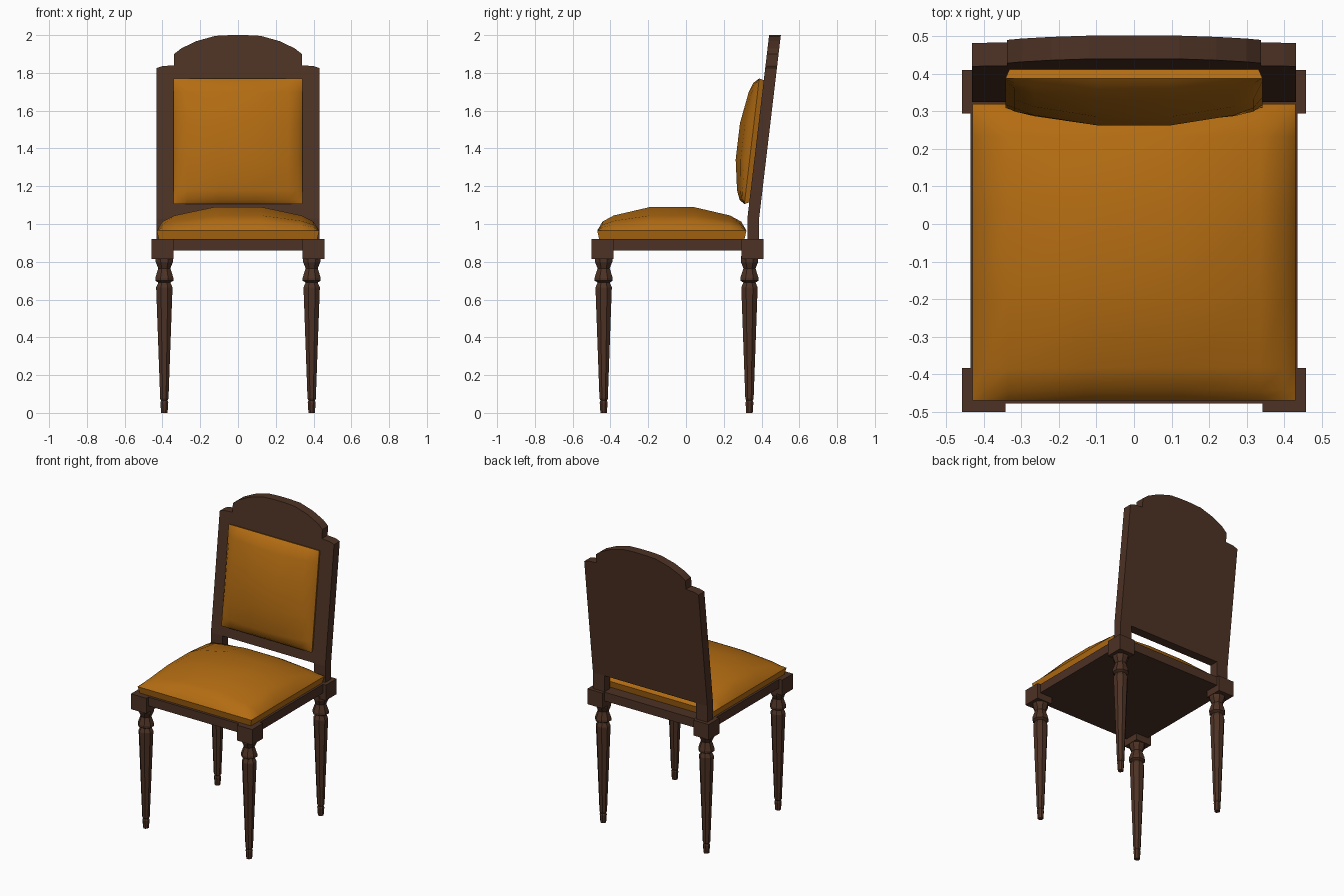
import bpy, bmesh, math

if "Cube" in bpy.data.objects:
    bpy.data.objects.remove(bpy.data.objects["Cube"])


def material(name, color):
    m = bpy.data.materials.new(name)
    m.diffuse_color = (*color, 1)
    m.use_nodes = True
    m.node_tree.nodes["Principled BSDF"].inputs["Base Color"].default_value = m.diffuse_color
    return m


WOOD = material("dark_wood", (0.075, 0.032, 0.018))
FABRIC = material("amber_fabric", (0.45, 0.15, 0.006))


def finish(name, bm, mat, smooth=None):
    bmesh.ops.recalc_face_normals(bm, faces=bm.faces[:])
    me = bpy.data.meshes.new(name)
    bm.to_mesh(me)
    bm.free()
    me.materials.append(mat)
    ob = bpy.data.objects.new(name, me)
    bpy.context.collection.objects.link(ob)
    if smooth:
        bpy.ops.object.select_all(action='DESELECT')
        ob.select_set(True)
        bpy.context.view_layer.objects.active = ob
        bpy.ops.object.shade_smooth_by_angle(angle=math.radians(smooth))
    return ob


def box(name, lo, hi):
    bm = bmesh.new()
    bmesh.ops.create_cube(bm, size=1)
    for v in bm.verts:
        v.co = [(a + b) / 2 + c * (b - a) for a, b, c in zip(lo, hi, v.co)]
    return finish(name, bm, WOOD)


def turned(name, x, y, profile, sides=8):
    """Faceted lathe; profile is (half width, z) from the floor up."""
    bm = bmesh.new()
    rings = []
    for w, z in profile:
        r = w / math.cos(math.pi / sides)
        angles = [(i + 0.5) * math.tau / sides for i in range(sides)]
        rings.append([bm.verts.new((x + r * math.cos(a), y + r * math.sin(a), z))
                      for a in angles])
    for a, b in zip(rings, rings[1:]):
        for i in range(sides):
            j = (i + 1) % sides
            bm.faces.new((a[i], a[j], b[j], b[i]))
    bm.faces.new(rings[0])
    bm.faces.new(rings[-1])
    return finish(name, bm, WOOD)


BEND = 1.03


def front_y(z):
    """Front surface of the back: upright, then raked backwards."""
    return 0.325 + max(0, z - BEND) * 0.1186


def slab(name, outline, thick=0.062):
    bm = bmesh.new()
    f = [bm.verts.new((x, front_y(z), z)) for x, z in outline]
    b = [bm.verts.new((x, front_y(z) + thick, z)) for x, z in outline]
    bm.faces.new(f)
    bm.faces.new(b)
    for i in range(len(f)):
        j = (i + 1) % len(f)
        bm.faces.new((f[i], f[j], b[j], b[i]))
    return finish(name, bm, WOOD)


def cushion(name, hx, hy, skirt, dome, place):
    """Pillow grid with a skirt and flat base, mapped to the chair by place(u, v, h)."""
    half = [(0.29, 1), (0.78, 0.64), (0.93, 0.38), (1, 0)]
    prof = [(-u, f) for u, f in reversed(half)] + half
    n = len(prof)
    bm = bmesh.new()
    g = [[bm.verts.new(place(u * hx, v * hy, skirt + dome * fu * fv))
          for v, fv in prof] for u, fu in prof]
    for i in range(n - 1):
        for j in range(n - 1):
            bm.faces.new((g[i][j], g[i + 1][j], g[i + 1][j + 1], g[i][j + 1]))
    m = n - 1
    rim = [(i, 0) for i in range(m)] + [(m, j) for j in range(m)]
    rim += [(m - i, m) for i in range(m)] + [(0, m - j) for j in range(m)]
    top = [g[i][j] for i, j in rim]
    base = [bm.verts.new(place(prof[i][0] * (hx - 0.01), prof[j][0] * (hy - 0.01), 0))
            for i, j in rim]
    for i in range(len(rim)):
        j = (i + 1) % len(rim)
        bm.faces.new((top[i], top[j], base[j], base[i]))
    bm.faces.new(base)
    return finish(name, bm, FABRIC, smooth=40)


# Turned legs with square corner blocks
LEG = [(0.017, 0), (0.021, 0.055), (0.017, 0.065), (0.022, 0.075), (0.043, 0.655),
       (0.043, 0.665), (0.032, 0.69), (0.048, 0.70), (0.048, 0.715), (0.032, 0.765),
       (0.046, 0.80), (0.046, 0.83)]
for label, leg_y, block_y in (("front", -0.436, -0.442), ("back", 0.336, 0.352)):
    for side, s in (("left", -1), ("right", 1)):
        turned(f"{label}_{side}_leg", s * 0.39, leg_y, LEG)
        cx = s * 0.40
        box(f"{label}_{side}_block", (cx - 0.058, block_y - 0.058, 0.815),
            (cx + 0.058, block_y + 0.058, 0.92))

# Seat frame and cushion
box("seat_frame", (-0.435, -0.478, 0.86), (0.435, 0.39, 0.92))
cushion("seat_cushion", 0.43, 0.395, 0.045, 0.125,
        lambda u, v, h: (u, v - 0.075, 0.92 + h))

# Short back posts below the raked panel
for side, s in (("left", -1), ("right", 1)):
    slab(f"back_{side}_post", [(s * 0.345, 0.91), (s * 0.432, 0.91),
                               (s * 0.432, BEND), (s * 0.345, BEND)])

# Back panel with shoulders and arched crest
EDGE = [(0.432, BEND), (0.432, 1.825), (0.40, 1.836), (0.338, 1.84), (0.338, 1.90),
        (0.30, 1.93), (0.22, 1.968), (0.12, 1.996), (0.04, 2.0)]
slab("back_panel", EDGE + [(-x, z) for x, z in reversed(EDGE)])

# Back cushion, bulging forward from the raked panel
cushion("back_cushion", 0.342, 0.333, 0.025, 0.074,
        lambda u, v, h: (u, front_y(1.438 + v) - h, 1.438 + v))
